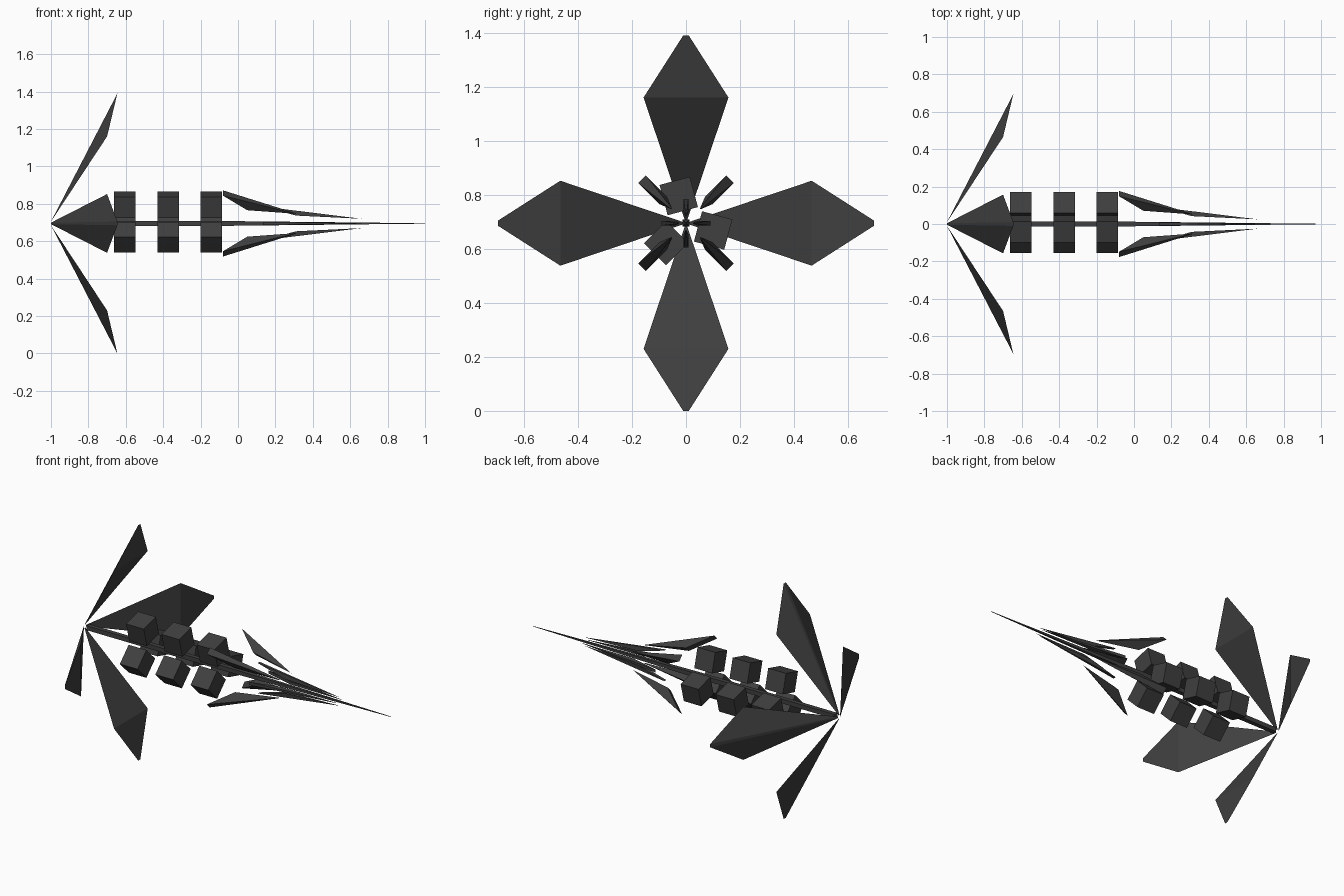
import bpy, bmesh, math
from mathutils import Matrix, Vector

if "Cube" in bpy.data.objects:
    bpy.data.objects.remove(bpy.data.objects["Cube"])

AXIS = 0.695  # height of the long axis

mat = bpy.data.materials.new("dark_metal")
mat.diffuse_color = (0.05, 0.05, 0.05, 1)
mat.use_nodes = True
mat.node_tree.nodes["Principled BSDF"].inputs["Base Color"].default_value = mat.diffuse_color


def hull(name, points, angle=0.0):
    """Flat-faced convex solid; points are (x, sideways, radial), turned about the long axis."""
    bm = bmesh.new()
    for p in points:
        bm.verts.new(p)
    res = bmesh.ops.convex_hull(bm, input=bm.verts[:])
    loose = [v for v in bm.verts if not v.link_faces]
    bmesh.ops.delete(bm, geom=loose, context='VERTS')
    bmesh.ops.recalc_face_normals(bm, faces=bm.faces[:])
    bm.transform(Matrix.Translation((0, 0, AXIS)) @ Matrix.Rotation(angle, 4, 'X'))
    me = bpy.data.meshes.new(name)
    bm.to_mesh(me)
    bm.free()
    me.materials.append(mat)
    ob = bpy.data.objects.new(name, me)
    bpy.context.collection.objects.link(ob)
    return ob


def blade(name, stations, angle):
    """Blade from stations of (x, radius, half width)."""
    return hull(name, [(x, s * w, r) for x, r, w in stations for s in (-1, 1)], angle)


# central shaft: straight square rod, then a long tapered point
def square(x, h):
    return [(x, a * h, b * h) for a in (-1, 1) for b in (-1, 1)]


hull("shaft", square(-0.98, 0.013) + square(-0.08, 0.013) + square(1.0, 0.001))

for i in range(4):
    a = i * math.pi / 2
    # swept tail fins
    blade("tail_fin", [(-1.0, 0.01, 0.004), (-0.70, 0.465, 0.157), (-0.645, 0.695, 0.01)], a)
    # large diagonal barbs
    blade("outer_barb", [(-0.08, 0.23, 0.02), (0.05, 0.12, 0.02), (0.31, 0.075, 0.002)],
          a + math.pi / 4)
    # slender inner barbs
    blade("inner_barb", [(0.135, 0.09, 0.009), (0.31, 0.042, 0.009), (0.66, 0.025, 0.001)], a)

# three rings of three cubes around the shaft
H = 0.058
for x in (-0.605, -0.373, -0.143):
    for k in range(3):
        hull("ring_cube", [(x + i * H, j * H, 0.104 + l * H)
                           for i in (-1, 1) for j in (-1, 1) for l in (-1, 1)],
             math.radians(15 + 120 * k))
